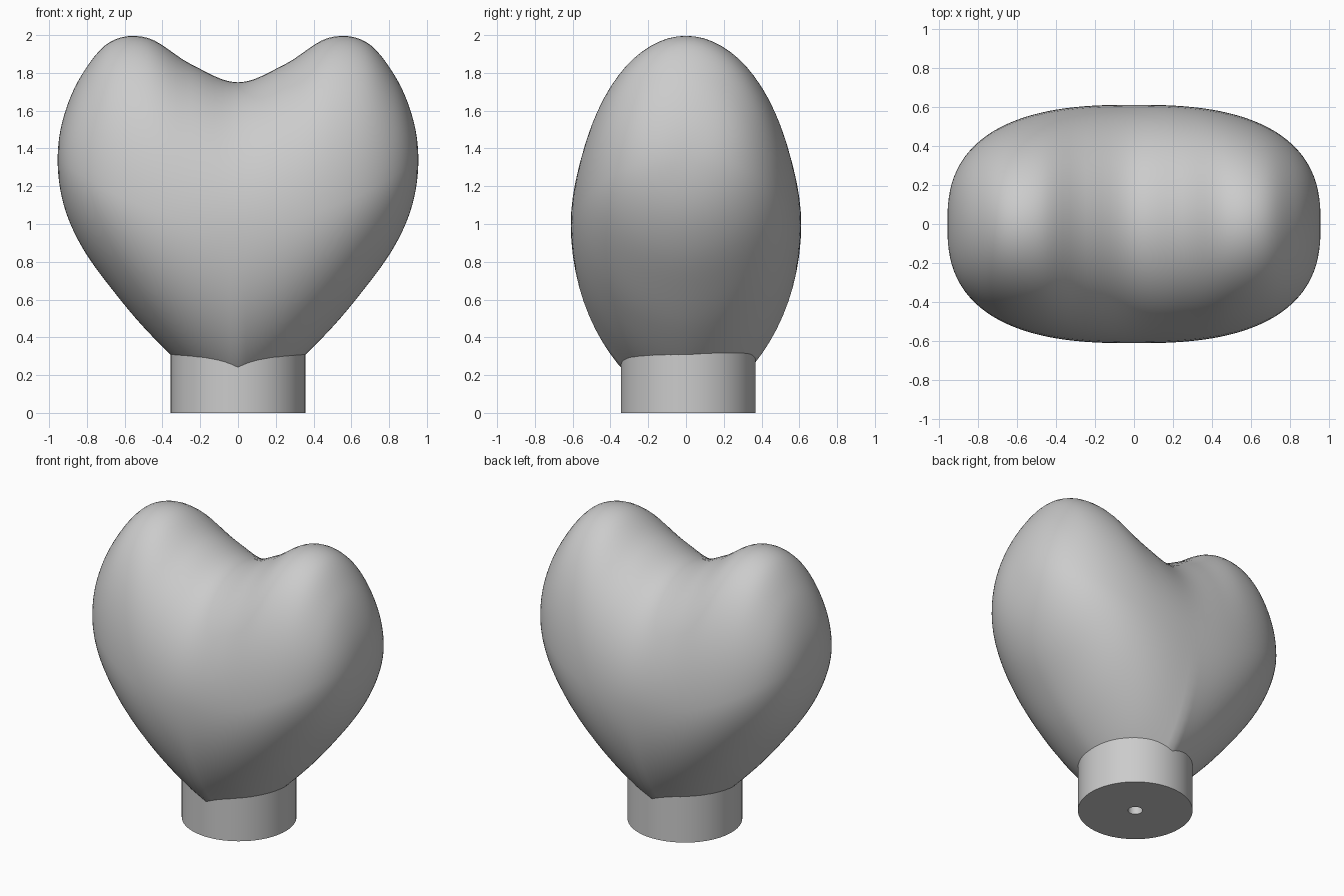
import bpy, bmesh, math

cube = bpy.data.objects.get("Cube")
if cube:
    bpy.data.objects.remove(cube, do_unlink=True)

grey = bpy.data.materials.new("plain_grey")
grey.use_nodes = True
COLOUR = (0.6, 0.6, 0.6, 1)
grey.diffuse_color = COLOUR
grey.node_tree.nodes["Principled BSDF"].inputs["Base Color"].default_value = COLOUR


def finish(bm, name, angle):
    bmesh.ops.recalc_face_normals(bm, faces=bm.faces)
    mesh = bpy.data.meshes.new(name)
    bm.to_mesh(mesh)
    bm.free()
    mesh.materials.append(grey)
    obj = bpy.data.objects.new(name, mesh)
    bpy.context.collection.objects.link(obj)
    bpy.ops.object.select_all(action='DESELECT')
    obj.select_set(True)
    bpy.context.view_layer.objects.active = obj
    bpy.ops.object.shade_smooth_by_angle(angle=math.radians(angle))
    return obj


def spline(knots, t):
    """Smooth curve through evenly spaced knots; the first and last are end guides."""
    s = t * (len(knots) - 3)
    i = min(int(s), len(knots) - 4)
    f = s - i
    a, b, c, d = knots[i:i + 4]
    return b + 0.5 * f * (c - a + f * (2*a - 5*b + 4*c - d + f * (3*(b - c) + d - a)))


# Heart outline heights, from the middle out to the widest point
TOP = [1.85, 1.75, 1.845, 1.985, 1.965, 1.79, 1.57, 1.34, 1.10]
BOTTOM = [-0.15, 0.03, 0.21, 0.43, 0.665, 0.88, 1.10, 1.34, 1.57]
HALF_WIDTH, HALF_DEPTH = 0.955, 0.61
SLICES, SIDES = 36, 72

# Heart: upright oval slices from one side to the other
bm = bmesh.new()
rings = []
for i in range(1 - SLICES, SLICES):
    t = abs(i) / SLICES
    side = math.sin(t * math.pi / 2)
    x = math.copysign(HALF_WIDTH * side, i)
    depth = HALF_DEPTH * (1 - side ** 2.6) ** (1 / 2.6)
    middle = 1 + 0.34 * side ** 2
    top, bottom = spline(TOP, t), spline(BOTTOM, t)
    ring = []
    for k in range(SIDES):
        a = 2 * math.pi * k / SIDES
        c, s = math.cos(a), math.sin(a)
        power = 1 if s >= 0 else 1.2 - 0.2 * side
        y = math.copysign(depth * abs(c) ** power, c)
        z = middle + s * ((top - middle) if s >= 0 else (middle - bottom))
        ring.append(bm.verts.new((x, y, z)))
    rings.append(ring)
for r, q in zip(rings, rings[1:]):
    for k in range(SIDES):
        n = (k + 1) % SIDES
        bm.faces.new((r[k], r[n], q[n], q[k]))
for ring, sign in ((rings[0], -1), (rings[-1], 1)):
    pole = bm.verts.new((sign * HALF_WIDTH, 0, TOP[-2]))
    for k in range(SIDES):
        bm.faces.new((ring[k], ring[(k + 1) % SIDES], pole))
# Trim the tip that sits inside the base
bmesh.ops.bisect_plane(bm, geom=bm.verts[:] + bm.edges[:] + bm.faces[:],
                       plane_co=(0, 0, 0.2), plane_no=(0, 0, 1), clear_inner=True)
finish(bm, "heart", 50)

# Round base with a small hole underneath
bm = bmesh.new()
profile = [(0, 0.36), (0.045, 0.36), (0.045, 0), (0.357, 0), (0.357, 0.38), (0, 0.38)]
verts = [bm.verts.new((r, 0, z)) for r, z in profile]
edges = [bm.edges.new(pair) for pair in zip(verts, verts[1:])]
bmesh.ops.spin(bm, geom=verts + edges, cent=(0, 0, 0), axis=(0, 0, 1),
               angle=2 * math.pi, steps=64)
bmesh.ops.remove_doubles(bm, verts=bm.verts, dist=0.0005)
base = finish(bm, "base", 30)
base.location.y = 0.012
